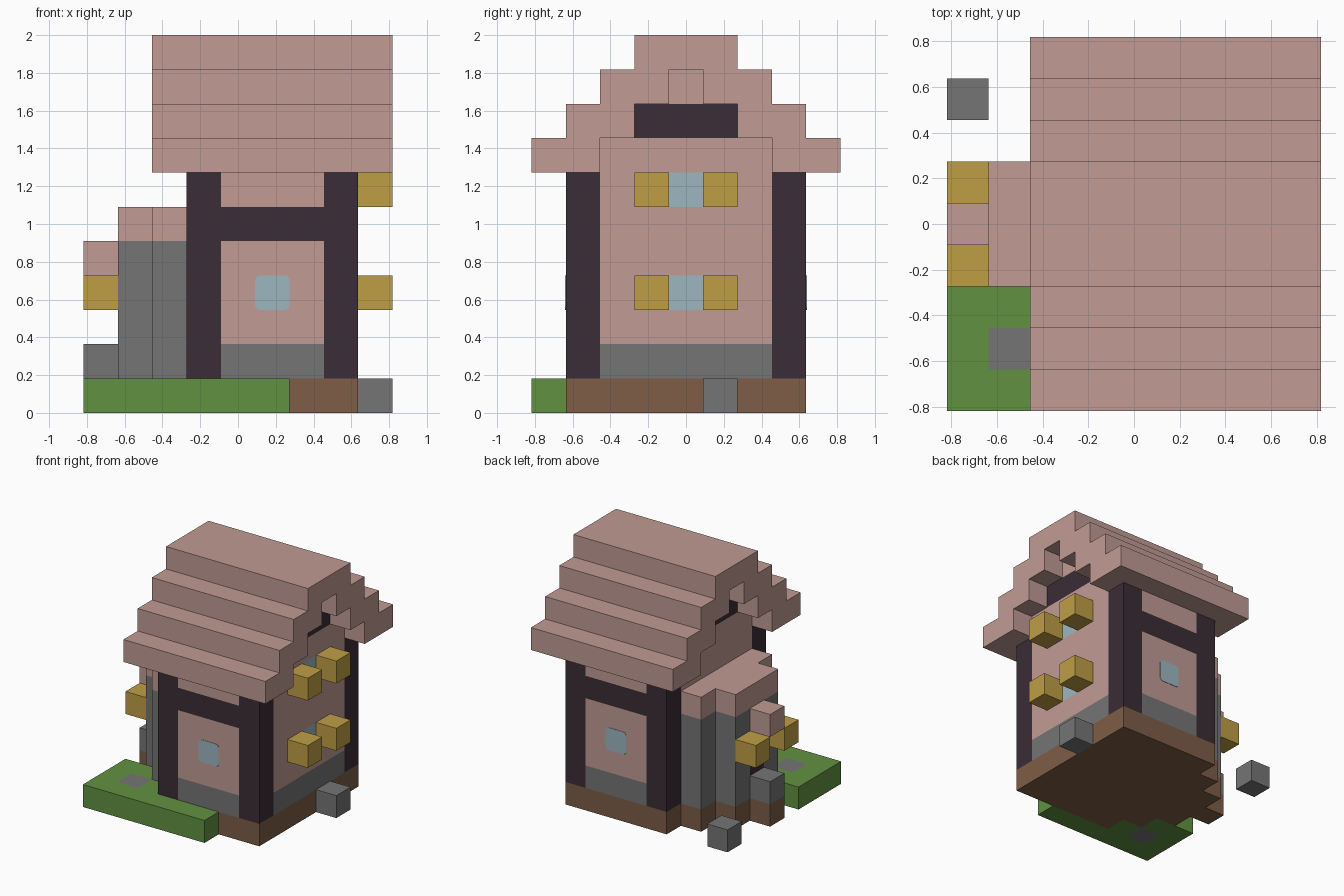
import bpy, bmesh
from itertools import product
from mathutils import Vector

U = 2 / 11                      # size of one block
ORIGIN = Vector((-4.5, -4.5, 0))

if "Cube" in bpy.data.objects:
    bpy.data.objects.remove(bpy.data.objects["Cube"])


def material(name, rgb):
    """Make a flat material from display values 0-255."""
    def linear(v):
        v /= 255
        return v / 12.92 if v <= 0.04045 else ((v + 0.055) / 1.055) ** 2.4
    color = [linear(v) for v in rgb] + [1]
    mat = bpy.data.materials.new(name)
    mat.use_nodes = True
    mat.diffuse_color = color
    bsdf = next(n for n in mat.node_tree.nodes if n.type == "BSDF_PRINCIPLED")
    bsdf.inputs["Base Color"].default_value = color
    bsdf.inputs["Roughness"].default_value = 0.9
    return mat


PINK = material("dusty_pink", (193, 155, 148))
DARK = material("dark_timber", (59, 45, 54))
GOLD = material("gold", (191, 158, 69))
GREY = material("stone_grey", (118, 117, 118))
GREEN = material("grass_green", (97, 145, 65))
BROWN = material("earth_brown", (125, 93, 70))
BLUE = material("window_blue", (158, 182, 191))

cells = {}                      # block position -> part name
materials = {}                  # part name -> material


def fill(name, mat, xs, ys, zs):
    """Fill inclusive block ranges with a part, replacing what is there."""
    materials[name] = mat
    spans = [range(s[0], s[-1] + 1) for s in (xs, ys, zs)]
    for cell in product(*spans):
        cells[cell] = name


def add_object(name, bm, mat):
    mesh = bpy.data.meshes.new(name)
    bm.to_mesh(mesh)
    bm.free()
    mesh.materials.append(mat)
    obj = bpy.data.objects.new(name, mesh)
    bpy.context.collection.objects.link(obj)
    return obj


# Ground: lawn, earth base following the rounded stair tower, loose stones
fill("lawn", GREEN, (0, 5), (0,), (0,))
fill("lawn", GREEN, (0, 2), (0, 2), (0,))
fill("earth_base", BROWN, (3, 7), (1, 7), (0,))
fill("earth_base", BROWN, (2,), (2, 6), (0,))
fill("earth_base", BROWN, (1,), (3, 5), (0,))
fill("earth_base", BROWN, (0,), (4,), (0,))
for label, x, y in (("path", 1, 1), ("side", 8, 5), ("back", 0, 7)):
    fill(label + "_stone", GREY, (x,), (y,), (0,))

# House body: plaster walls on a stone plinth
fill("stone_plinth", GREY, (3, 7), (1, 7), (1,))
fill("plaster_walls", PINK, (3, 7), (1, 7), (2, 6))

# Timber corner posts and cross beams
for y, side in ((1, "front"), (7, "back")):
    fill(side + "_beam", DARK, (4, 6), (y,), (5,))
    for x, hand in ((3, "right"), (7, "left")):
        fill(f"{side}_{hand}_post", DARK, (x,), (y,), (1, 6))

# Gable infill under the roof
fill("lower_gable", PINK, (3, 7), (2, 6), (7,))
fill("gable_timber", DARK, (3, 7), (3, 5), (8,))
fill("gable_peak", PINK, (3, 7), (4,), (9,))

# Stepped roof: two mirrored flights meeting at a ridge
for step in range(3):
    fill("stepped_roof", PINK, (2, 8), (step, step + 1), (7 + step,))
    fill("stepped_roof", PINK, (2, 8), (7 - step, 8 - step), (7 + step,))
fill("stepped_roof", PINK, (2, 8), (3, 5), (10,))

# Side windows with gold shutters
for z, level in ((3, "lower"), (6, "upper")):
    fill(level + "_side_window", BLUE, (7,), (4,), (z,))
    for y in (3, 5):
        fill(level + "_shutters", GOLD, (8,), (y,), (z,))

# Entrance tower with door, step, awning and lanterns
for x, ys in ((2, (2, 6)), (1, (3, 5))):
    fill("tower_wall", GREY, (x,), ys, (1, 4))
    fill("tower_cap", PINK, (x,), ys, (5,))
fill("door", DARK, (1,), (4,), (2, 3))
fill("door_step", GREY, (0,), (4,), (1,))
fill("door_awning", PINK, (0,), (4,), (4,))
for y in (3, 5):
    fill("door_lanterns", GOLD, (0,), (y,), (3,))

# Turn each part into one mesh made of its exposed faces
for part, mat in materials.items():
    bm = bmesh.new()
    for cell in (c for c, owner in cells.items() if owner == part):
        center = (Vector(cell) + Vector((0.5, 0.5, 0.5)) + ORIGIN) * U
        for axis, sign in product(range(3), (-1, 1)):
            normal = Vector((0, 0, 0))
            normal[axis] = sign
            if tuple(int(a + b) for a, b in zip(cell, normal)) in cells:
                continue
            u = Vector((0, 0, 0))
            u[(axis + 1) % 3] = 1
            v = normal.cross(u)
            corners = (u + v, v - u, -u - v, u - v)
            bm.faces.new([bm.verts.new(center + (normal + c) * U / 2)
                          for c in corners])
    bmesh.ops.remove_doubles(bm, verts=bm.verts, dist=U / 100)
    bmesh.ops.dissolve_limit(bm, angle_limit=0.01, verts=bm.verts, edges=bm.edges)
    add_object(part, bm, mat)

# Front and back windows: thin plates with rounded corners
for sign, side in ((-1, "front"), (1, "back")):
    bm = bmesh.new()
    bmesh.ops.create_cube(bm, size=1)
    bmesh.ops.scale(bm, verts=bm.verts, vec=(U, 0.006, U))
    rims = [e for e in bm.edges
            if abs(e.verts[0].co.y - e.verts[1].co.y) > 0.001]
    bmesh.ops.bevel(bm, geom=rims, offset=0.025, segments=3, profile=0.5,
                    affect="EDGES")
    window = add_object(side + "_window", bm, BLUE)
    window.location = (U, sign * 3.5 * U, 3.5 * U)
